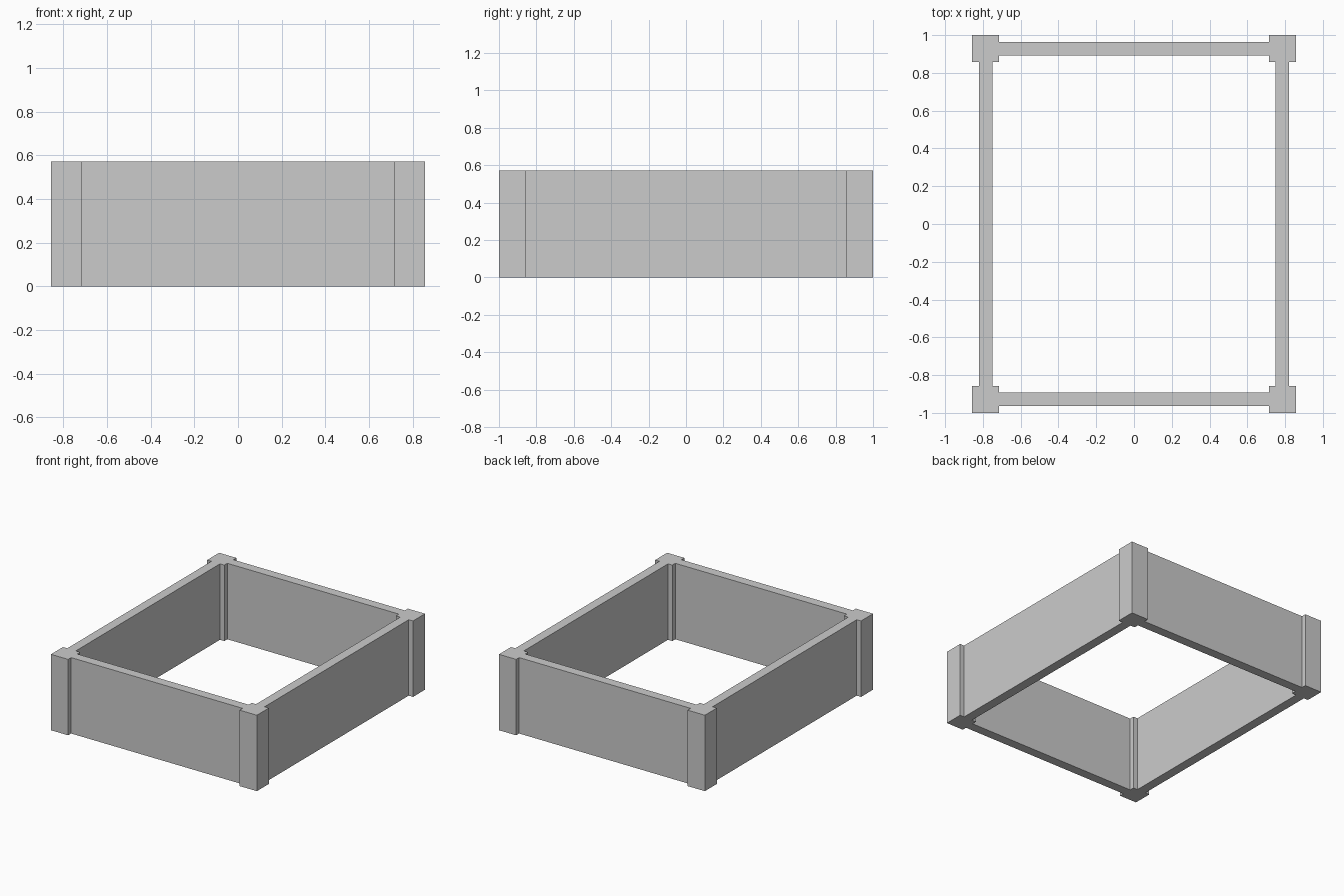
import bpy, bmesh

if "Cube" in bpy.data.objects:
    bpy.data.objects.remove(bpy.data.objects["Cube"])

U = 1 / 7                       # post width
H = 4 * U                       # frame height
X, Y = 6 * U, 7 * U             # outer half sizes
PX, PY = X - U, Y - U           # inner faces of the corner post
W0, W1 = 0.25 * U, 0.75 * U     # wall's outer / inner inset

# One quarter of the plan: half a wall, corner post, half a wall
plan = [
    (0, Y - W0), (PX, Y - W0), (PX, Y), (X, Y), (X, PY), (X - W0, PY),
    (X - W0, 0), (X - W1, 0), (X - W1, PY), (PX, PY), (PX, Y - W1), (0, Y - W1),
]
plan.reverse()                  # counter-clockwise, so faces point outward

bm = bmesh.new()
low = [bm.verts.new((x, y, 0)) for x, y in plan]
top = [bm.verts.new((x, y, H)) for x, y in plan]
bm.faces.new(top)
bm.faces.new(low[::-1])
for i in range(len(plan)):
    j = (i + 1) % len(plan)
    a, b = plan[i], plan[j]
    # Leave the ends open where the mirrored halves join
    if (a[0] == 0 and b[0] == 0) or (a[1] == 0 and b[1] == 0):
        continue
    bm.faces.new((low[i], low[j], top[j], top[i]))

mesh = bpy.data.meshes.new("frame_with_corner_posts")
bm.to_mesh(mesh)
bm.free()
frame = bpy.data.objects.new("frame_with_corner_posts", mesh)
bpy.context.collection.objects.link(frame)

# Mirror the quarter to the other three corners
mirror = frame.modifiers.new("mirror_corners", 'MIRROR')
mirror.use_axis = (True, True, False)
mirror.use_mirror_merge = True
mirror.merge_threshold = 0.0005
